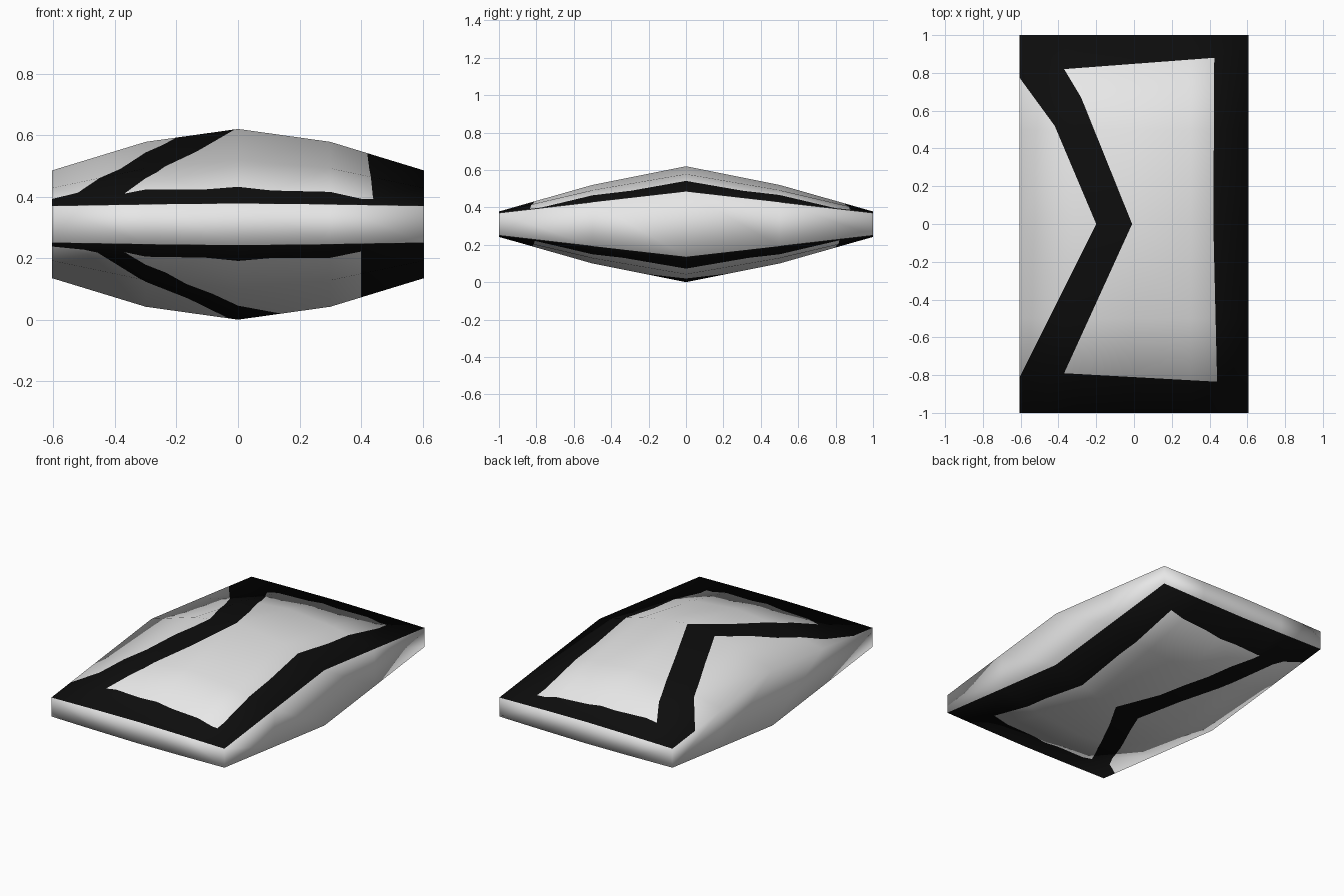
import bpy, bmesh
from mathutils import Vector

if "Cube" in bpy.data.objects:
    bpy.data.objects.remove(bpy.data.objects["Cube"])

XS = [-0.605, -0.3, 0.0, 0.3, 0.605]
YS = [-1.0, -0.5, 0.0, 0.5, 1.0]
H = 0.62
# Top heights by |x| column (0, 0.3, 0.605) for |y| = 0, 0.5, 1
HEIGHTS = [[0.62, 0.578, 0.485], [0.52, 0.492, 0.428], [0.378, 0.375, 0.37]]

# Painted outline: outer and inner border on each broad side
TOP_OUT = [(-.61, 1.01), (.61, 1.01), (.61, -1.01), (-.61, -1.01),
           (-.61, -.82), (-.41, -.42), (-.2, 0), (-.42, .52), (-.61, .78)]
TOP_IN = [(-.37, .82), (.425, .88), (.42, 0), (.44, -.835),
          (-.37, -.79), (-.01, 0), (-.28, .67)]
BOT_OUT = [(-.61, 1.01), (.61, 1.01), (.61, -1.01), (-.61, -1.01),
           (-.61, -.9), (-.5, -.82), (-.03, 0), (-.5, .78), (-.61, .84)]
BOT_IN = [(-.32, .78), (.4, .82), (.4, -.81), (-.37, -.83), (.14, 0)]


def material(name, value):
    m = bpy.data.materials.new(name)
    m.diffuse_color = (value, value, value, 1)
    m.use_nodes = True
    m.node_tree.nodes["Principled BSDF"].inputs["Base Color"].default_value = m.diffuse_color
    return m


def inside(p, poly):
    hit = False
    for (x1, y1), (x2, y2) in zip(poly, poly[1:] + poly[:1]):
        if (y1 > p.y) != (y2 > p.y) and p.x < x1 + (p.y - y1) / (y2 - y1) * (x2 - x1):
            hit = not hit
    return hit


def cell(v, steps):
    i = 0
    while i < len(steps) - 2 and v > steps[i + 1]:
        i += 1
    return i, min(1, max(0, (v - steps[i]) / (steps[i + 1] - steps[i])))


bm = bmesh.new()

# Pillow body: two domed grids joined by a narrow rim
grid = {}
for j, y in enumerate(YS):
    for i, x in enumerate(XS):
        z = HEIGHTS[abs(j - 2)][abs(i - 2)]
        grid[1, i, j] = bm.verts.new((x, y, z))
        grid[0, i, j] = bm.verts.new((x, y, H - z))
for s in (0, 1):
    for j in range(4):
        for i in range(4):
            bm.faces.new([grid[s, i + a, j + b] for a, b in ((0, 0), (1, 0), (1, 1), (0, 1))])
for k in range(4):
    for e in (0, 4):
        bm.faces.new([grid[0, k, e], grid[0, k + 1, e], grid[1, k + 1, e], grid[1, k, e]])
        bm.faces.new([grid[0, e, k], grid[0, e, k + 1], grid[1, e, k + 1], grid[1, e, k]])
bmesh.ops.recalc_face_normals(bm, faces=bm.faces[:])
bm.normal_update()
soft = {key: v.normal.copy() for key, v in grid.items()}
bmesh.ops.triangulate(bm, faces=bm.faces[:])
bm.normal_update()

# Cut the outline borders into each broad side and colour the band between them
for sign, outer, inner in ((1, TOP_OUT, TOP_IN), (-1, BOT_OUT, BOT_IN)):
    for poly in (outer, inner):
        for a, b in zip(poly, poly[1:] + poly[:1]):
            if max(abs(a[1]), abs(b[1])) > 1:
                continue
            bm.normal_update()
            faces = [f for f in bm.faces if f.normal.z * sign > 0.4]
            geom = set(faces)
            for f in faces:
                geom.update(f.verts)
                geom.update(f.edges)
            bmesh.ops.bisect_plane(bm, geom=list(geom), dist=1e-4, plane_co=(*a, 0),
                                   plane_no=(b[1] - a[1], a[0] - b[0], 0))
    bm.normal_update()
    for f in bm.faces:
        if f.normal.z * sign > 0.4:
            c = f.calc_center_median()
            f.material_index = int(inside(c, outer) and not inside(c, inner))

for f in bm.faces:
    f.smooth = True

# Soft shading carried over from the uncut body
normals = []
for v in bm.verts:
    s = int(v.co.z > H / 2)
    (i, u), (j, w) = cell(v.co.x, XS), cell(v.co.y, YS)
    n = Vector()
    for a, p in ((0, 1 - u), (1, u)):
        for b, q in ((0, 1 - w), (1, w)):
            n += soft[s, i + a, j + b] * p * q
    normals.append(n.normalized())

me = bpy.data.meshes.new("pillow")
bm.to_mesh(me)
bm.free()
me.materials.append(material("white", 0.8))
me.materials.append(material("black", 0.004))
me.normals_split_custom_set_from_vertices(normals)
bpy.context.collection.objects.link(bpy.data.objects.new("pillow", me))
